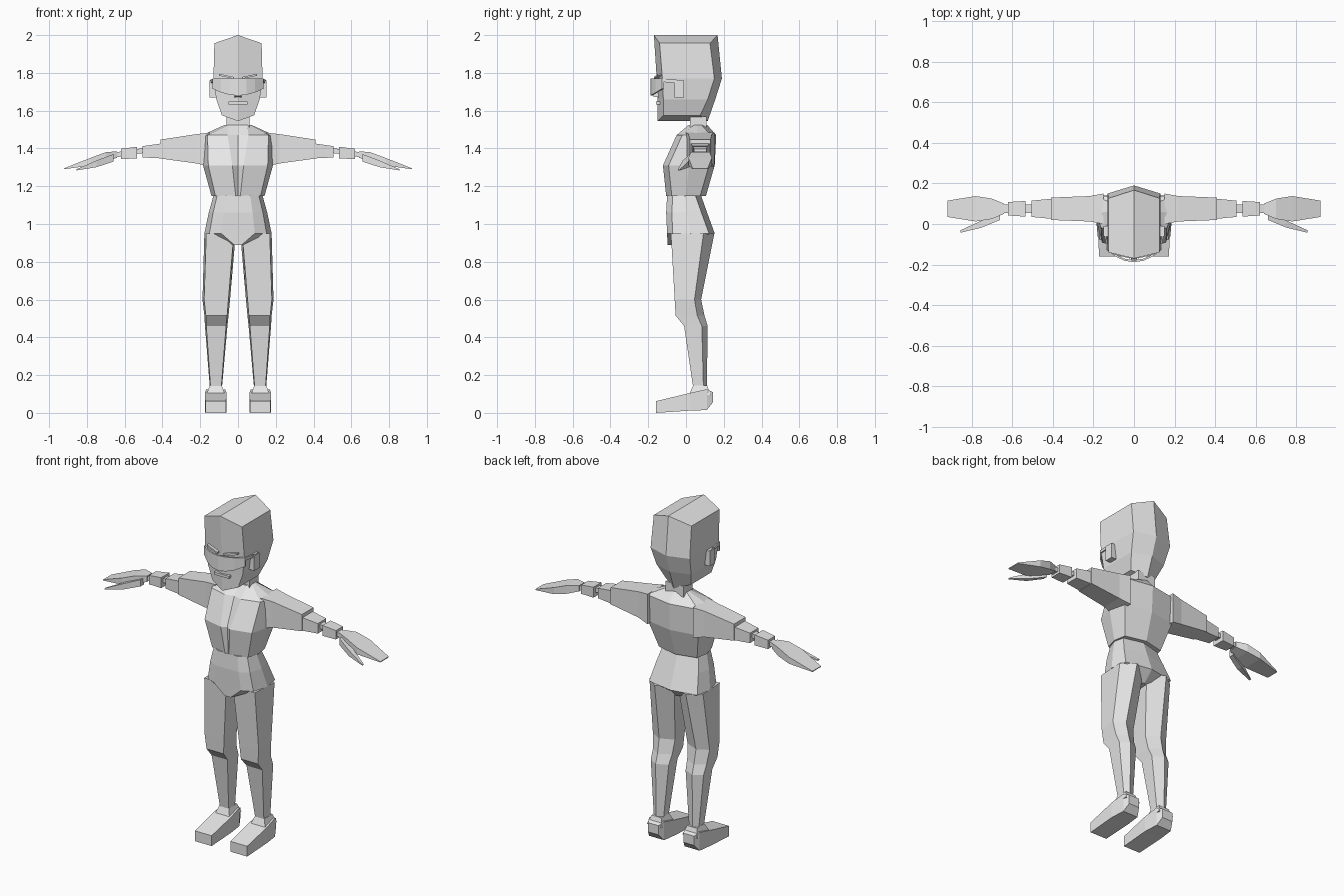
import bpy
import bmesh

X, Y, Z = range(3)
CORNERS = ((-1, -1), (1, -1), (1, 1), (-1, 1))

cube = bpy.data.objects.get("Cube")
if cube:
    bpy.data.objects.remove(cube, do_unlink=True)

grey = bpy.data.materials.new("plain_grey")
grey.use_nodes = True
grey.diffuse_color = (0.8, 0.8, 0.8, 1)
shader = grey.node_tree.nodes["Principled BSDF"]
shader.inputs["Base Color"].default_value = grey.diffuse_color


def loft(name, rings):
    """Skin a list of equal-length rings and close both ends."""
    bm = bmesh.new()
    loops = [[bm.verts.new(point) for point in ring] for ring in rings]
    count = len(loops[0])
    for low, high in zip(loops, loops[1:]):
        for i in range(count):
            j = (i + 1) % count
            bm.faces.new((low[i], low[j], high[j], high[i]))
    for end in (loops[0], loops[-1]):
        if count > 5:  # split wide caps along the centre line
            half = count // 2
            bm.faces.new(end[:half + 1])
            bm.faces.new(end[half:] + end[:1])
        else:
            bm.faces.new(end)
    bmesh.ops.recalc_face_normals(bm, faces=bm.faces)
    mesh = bpy.data.meshes.new(name)
    bm.to_mesh(mesh)
    bm.free()
    mesh.materials.append(grey)
    bpy.context.collection.objects.link(bpy.data.objects.new(name, mesh))


def flip(points):
    return [(-x, y, z) for x, y, z in points]


def pair(name, rings):
    """Loft a left part and its mirrored right twin."""
    loft("left_" + name, rings)
    loft("right_" + name, [flip(ring) for ring in rings])


def close(half):
    """Complete a ring given from front centre to back centre."""
    return half + flip(half[-2:0:-1])


def box_ring(axis, at, centre, size):
    """Rectangle square to an axis; centre and size use the other two axes."""
    ring = []
    for corner in CORNERS:
        point = [c + sign * s / 2 for c, sign, s in zip(centre, corner, size)]
        point.insert(axis, at)
        ring.append(point)
    return ring


def head_ring(z, width, front, back, drop=0):
    """Six sides, pointed at the front and the back."""
    side = z - drop
    return close([(0, front, z), (width, front + .03, side),
                  (width, back - .04, side), (0, back, z)])


def body_ring(z, width, front, back, lapel=None, groove=0):
    """Ten sides, with an optional groove down the front."""
    return close([(0, front + groove, z),
                  (lapel or width / 2, front, z),
                  (width * .85, front + .03, z),
                  (width, (front + back) / 2, z),
                  (width * .9, back - .03, z),
                  (0, back, z)])


def leg_ring(z, inner, outer, front, back):
    """Flat front, with a ridge running down the back."""
    width = outer - inner
    side_back = back - (back - front) / 4
    return [(inner + width * .06, front, z),
            (outer - width * .06, front, z),
            (outer, side_back, z),
            (inner + width * .55, back, z),
            (inner, side_back, z)]


def arm_ring(x, width, height, y=.075, drop=0):
    """The arm droops in a gentle curve towards the fingertips."""
    z = 1.4 - .28 * (x - .3) ** 2 - drop
    return box_ring(X, x, (y, z), (width, height))


def shoe_ring(y, width, bottom, top):
    return box_ring(Y, y, (.118, (bottom + top) / 2), (width, top - bottom))


# Head with a ridged crown and tapered jaw
loft("head", [head_ring(1.545, .085, -.15, .115, drop=-.03),
              head_ring(1.66, .115, -.15, .155),
              head_ring(1.77, .13, -.155, .19),
              head_ring(2, .125, -.17, .167, drop=.043)])
loft("neck", [box_ring(Z, z, (0, .065), (.12, .085)) for z in (1.48, 1.57)])

# Face details
pair("ear", [box_ring(X, x, (-.036, 1.715), (.05, .09)) for x in (.11, .15)])
loft("nose", [box_ring(Y, -.14, (0, 1.71), (.04, .08)),
              box_ring(Y, -.175, (0, 1.69), (.03, .03))])
loft("mouth", [box_ring(Y, y, (0, 1.64), (.1, .015)) for y in (-.13, -.158)])
pair("brow", [box_ring(X, .02, (-.16, 1.773), (.02, .01)),
              box_ring(X, .1, (-.14, 1.79), (.02, .01))])

# Wraparound eyewear, curving back and narrowing at the sides
visor = []
for step in range(-3, 4):
    x = step * .045
    height = .09 - 2 * x * x
    visor.append(box_ring(X, x, (3.3 * x * x - .183, 1.77 - height / 2),
                          (.01, height)))
loft("visor", visor)
pair("visor_arm", [box_ring(Y, -.125, (.132, 1.76), (.007, .017)),
                   box_ring(Y, -.015, (.145, 1.753), (.007, .017))])

# Jacket with a narrow open groove down the front
loft("jacket", [body_ring(1.147, .14, -.105, .105, lapel=.012, groove=.013),
                body_ring(1.31, .185, -.122, .152, lapel=.03, groove=.02),
                body_ring(1.47, .19, -.05, .16, lapel=.055, groove=.015),
                body_ring(1.525, .07, .015, .112, lapel=.05)])

# Arms, built as separate jointed blocks around a thin core
pair("sleeve", [arm_ring(.15, .15, .18),
                arm_ring(.22, .125, .155),
                arm_ring(.41, .11, .1)])
pair("forearm", [arm_ring(.4, .1, .08, drop=.01),
                 arm_ring(.505, .08, .06, drop=.006)])
pair("arm_core", [arm_ring(x, .04, .026) for x in (.5, .58, .65)])
pair("cuff", [arm_ring(.535, .077, .063, drop=.007),
              arm_ring(.62, .066, .053)])
pair("hand", [arm_ring(.64, .05, .034),
              arm_ring(.7, .1, .05),
              arm_ring(.78, .125, .04, drop=.005),
              arm_ring(.92, .08, .005)])
pair("thumb", [arm_ring(.66, .03, .04, y=.035, drop=.014),
               arm_ring(.75, .035, .035, y=0, drop=.025),
               arm_ring(.855, .012, .006, y=-.037, drop=.027)])

# Hips and legs
loft("hips", [body_ring(.89, .04, -.098, .09),
              body_ring(.95, .178, -.1, .152),
              body_ring(1.06, .155, -.105, .112),
              body_ring(1.15, .13, -.1, .08)])
pair("leg", [leg_ring(.12, .086, .148, .04, .11),
             leg_ring(.46, .056, .175, -.01, .115),
             leg_ring(.515, .05, .178, -.055, .098),
             leg_ring(.6, .042, .188, -.06, .08),
             leg_ring(.95, .012, .178, -.08, .15)])

# Shoes with a raised heel, and the collar joining shoe to ankle
pair("shoe", [shoe_ring(-.16, .11, 0, .062),
              shoe_ring(.02, .116, .012, .105),
              shoe_ring(.11, .1, .015, .125),
              shoe_ring(.142, .07, .055, .11)])
pair("shoe_collar", [box_ring(Z, .095, (.118, .073), (.1, .115)),
                     box_ring(Z, .145, (.118, .075), (.064, .075))])
